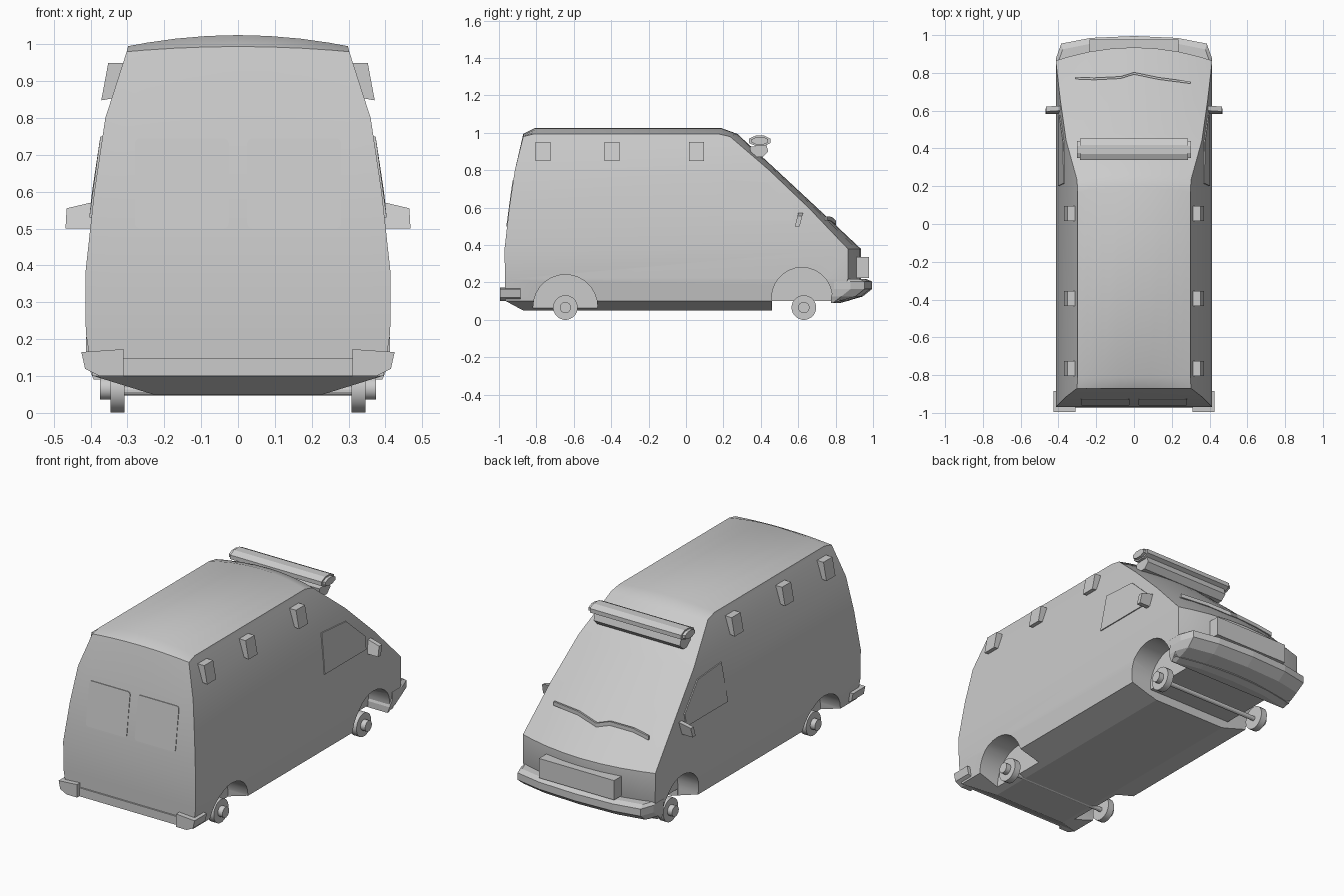
import bpy, bmesh, math
from mathutils import Vector

old = bpy.data.objects.get("Cube")
if old:
    bpy.data.objects.remove(old, do_unlink=True)

grey = bpy.data.materials.new("plain_grey")
grey.use_nodes = True
grey.diffuse_color = (0.6, 0.6, 0.6, 1)
grey.node_tree.nodes["Principled BSDF"].inputs["Base Color"].default_value = (0.6, 0.6, 0.6, 1)


def make(name, verts, faces, bevel=0.0):
    bm = bmesh.new()
    vs = [bm.verts.new(v) for v in verts]
    for f in faces:
        bm.faces.new([vs[i] for i in f])
    bmesh.ops.recalc_face_normals(bm, faces=bm.faces)
    if bevel:
        bmesh.ops.bevel(bm, geom=bm.edges[:], offset=bevel, segments=2, affect='EDGES')
    me = bpy.data.meshes.new(name)
    bm.to_mesh(me)
    bm.free()
    me.materials.append(grey)
    ob = bpy.data.objects.new(name, me)
    bpy.context.collection.objects.link(ob)
    return ob


def loft(name, rings, top=True, bevel=0.0, extra=(), extra_faces=()):
    """Join rings of equal length, closing the ends."""
    n = len(rings[0])
    verts = [v for r in rings for v in r] + list(extra)
    faces = [tuple(range(n))]
    for k in range(len(rings) - 1):
        a, b = k * n, (k + 1) * n
        faces += [(a + i, a + (i + 1) % n, b + (i + 1) % n, b + i) for i in range(n)]
    if top:
        faces.append(tuple(range(len(rings) * n - n, len(rings) * n)))
    return make(name, verts, faces + list(extra_faces), bevel)


def box(name, lo, hi, bevel=0.0):
    ring = lambda z: [(lo[0], lo[1], z), (hi[0], lo[1], z), (hi[0], hi[1], z), (lo[0], hi[1], z)]
    return loft(name, [ring(lo[2]), ring(hi[2])], bevel=bevel)


def rod(name, x0, x1, y, z, r, sides=24, ry=None):
    """Cylinder lying along x, optionally elliptical."""
    def ring(x):
        return [(x, y + (ry or r) * math.cos(t), z + r * math.sin(t))
                for t in (2 * math.pi * (i + 0.5) / sides for i in range(sides))]
    return loft(name, [ring(x0), ring(x1)])


def smooth(ob, angle=30):
    bpy.ops.object.select_all(action='DESELECT')
    ob.select_set(True)
    bpy.context.view_layer.objects.active = ob
    bpy.ops.object.shade_smooth_by_angle(angle=math.radians(angle))


def cut(ob, cutter):
    bpy.context.view_layer.objects.active = ob
    mod = ob.modifiers.new("cut", 'BOOLEAN')
    mod.operation, mod.solver, mod.object = 'DIFFERENCE', 'EXACT', cutter
    bpy.ops.object.modifier_apply(modifier=mod.name)


# Body levels: height, half width, rear y, front y, front bow
LEVELS = [(0.10, 0.395, -0.965, 0.87, 0.05), (0.218, 0.413, -0.968, 0.935, 0.07),
          (0.38, 0.414, -0.97, 0.935, 0.07), (0.60, 0.39, -0.945, 0.70, 0.045),
          (0.80, 0.36, -0.915, 0.485, 0.04), (0.98, 0.302, -0.87, 0.275, 0.04)]
COLS = [-1, -0.83, -0.57, -0.28, 0, 0.28, 0.57, 0.83, 1]
N = len(COLS)


def level_at(z):
    """Half width and rear y of the body at a height."""
    for a, b in zip(LEVELS, LEVELS[1:]):
        if z <= b[0]:
            t = (z - a[0]) / (b[0] - a[0])
            return [p + (q - p) * t for p, q in zip(a, b)]
    return LEVELS[-1]


# Body shell with crowned roof
rings = []
for z, w, rear, front, bow in LEVELS:
    crown = 0.014 if z > 0.9 else 0
    rings.append([(f * w, rear, z + crown * (1 - f * f)) for f in COLS] +
                 [(f * w, front - bow * f * f, z + crown * (1 - f * f)) for f in reversed(COLS)])
roof = [(f * 0.298, y - (0.02 * f * f if y > 0 else 0), 0.995 + 0.03 * (1 - f * f))
        for y in (-0.81, 0.19) for f in COLS]
base = (len(LEVELS) - 1) * 2 * N
rows = [[base + j for j in range(N)], [base + 2 * N + j for j in range(N)],
        [base + 3 * N + j for j in range(N)], [base + 2 * N - 1 - j for j in range(N)]]
roof_faces = [(a[j], a[j + 1], b[j + 1], b[j]) for a, b in zip(rows, rows[1:]) for j in range(N - 1)]
roof_faces += [tuple(r[j] for r in rows) for j in (0, N - 1)]
body = loft("body_shell", rings, top=False, extra=roof, extra_faces=roof_faces)


# Underbody tub with sloped sides
def plan(z, w, y0, y1):
    return [(-w, y0, z), (w, y0, z), (w, y1, z), (-w, y1, z)]


tub = loft("underbody", [plan(0.05, 0.23, -0.87, 0.46), plan(0.101, 0.395, -0.965, 0.46)])

# Wheel wells cut through both
for y, z, r in ((-0.645, 0.07, 0.172), (0.62, 0.118, 0.162)):
    for s in (-1, 1):
        prof = [(y - r, -0.05), (y + r, -0.05)]
        prof += [(y + r * math.cos(t), z + r * math.sin(t)) for t in (math.pi * i / 14 for i in range(15))]
        well = loft("well_cutter", [[(s * x, p, q) for p, q in prof] for x in (0.27, 0.6)])
        cut(body, well)
        cut(tub, well)
        bpy.data.objects.remove(well, do_unlink=True)
smooth(body)

# Front bumper, tapering under the nose
HALF = [(0.412, 0.79), (0.412, 0.88), (0.385, 0.955), (0.23, 0.985), (0, 0.995)]


def bumper_ring(z, sx, pull):
    pts = [(x * sx, max(y - pull, 0.785 if y > 0.8 else 0.775), z) for x, y in HALF]
    return pts + [(-x, y, zz) for x, y, zz in reversed(pts[:-1])]


loft("front_bumper", [bumper_ring(0.09, 0.95, 0.17), bumper_ring(0.125, 0.985, 0.05),
                      bumper_ring(0.165, 1, 0), bumper_ring(0.205, 1, 0), bumper_ring(0.218, 0.98, 0.03)])

# Nose grille block
box("grille_block", (-0.235, 0.89, 0.225), (0.235, 0.978, 0.335))

# Rear bumper corners and step
for s in (-1, 1):
    prof = [(0.31, 0.10), (0.375, 0.10), (0.415, 0.12), (0.425, 0.165), (0.31, 0.173)]
    loft("rear_bumper_corner", [[(s * x, y, z) for x, z in prof] for y in (-0.995, -0.885)])
box("rear_step", (-0.31, -0.975, 0.10), (0.31, -0.95, 0.148))

# Axles, wheels and hubs
for y in (-0.645, 0.63):
    rod("axle", -0.31, 0.31, y, 0.06, 0.013, 12)
    for s in (-1, 1):
        smooth(rod("wheel", s * 0.308, s * 0.346, y, 0.066, 0.066))
        smooth(rod("wheel_hub", s * 0.34, s * 0.375, y, 0.066, 0.03))

# Roof light bar on its mount
rod("light_bar", -0.285, 0.285, 0.395, 0.957, 0.03, 8, 0.062)
for s in (-1, 1):
    rod("light_bar_end", s * 0.285, s * 0.302, 0.395, 0.957, 0.022, 8, 0.048)
mount = [(0.34, 0.925), (0.35, 0.87), (0.41, 0.87), (0.44, 0.9), (0.43, 0.935)]
loft("light_bar_mount", [[(x, y, z) for y, z in mount] for x in (-0.27, 0.27)])

for s in (-1, 1):
    # Side marker lamps
    for y in (-0.765, -0.395, 0.055):
        prof = [(0.30, 0.95), (0.352, 0.95), (0.371, 0.848), (0.33, 0.855)]
        loft("side_lamp", [[(s * x, y + d, z) for x, z in prof] for d in (-0.04, 0.04)])
    # Door mirrors
    prof = [(0.37, 0.50), (0.468, 0.50), (0.465, 0.555), (0.38, 0.575)]
    loft("door_mirror", [[(s * x, y + (z - 0.5) * 0.25, z) for x, z in prof] for y in (0.582, 0.608)])
    # Door window panes
    pane = [(0.2, 0.53), (0.57, 0.53), (0.575, 0.6), (0.43, 0.735), (0.215, 0.75)]
    loft("door_window", [[(s * (level_at(z)[1] + d), y, z) for y, z in pane] for d in (-0.002, 0.006)])

    # Rear door windows with rounded corners
    pane = []
    for cx, cz, start in ((0.265, 0.73, 0), (0.04, 0.73, 90), (0.04, 0.515, 180), (0.265, 0.515, 270)):
        for k in range(4):
            t = math.radians(start + 30 * k)
            pane.append((cx + 0.015 * math.cos(t), cz + 0.015 * math.sin(t)))
    loft("rear_window", [[(s * x, level_at(z)[2] + d, z) for x, z in pane] for d in (0.001, -0.004)])


# Windscreen wipers
def wiper(points):
    for (x0, y0), (x1, y1) in zip(points, points[1:]):
        ends = []
        for x, y in ((x0, y0), (x1, y1)):
            z = 0.462 + (0.85 - y) * 0.94 + 0.01 - 0.04 * (x / 0.4) ** 2
            c = Vector((x, y, z))
            ends.append([c + Vector(o) for o in ((0, -0.005, -0.014), (0, 0.006, -0.014),
                                                 (0, 0.006, 0.008), (0, -0.005, 0.008))])
        loft("wiper", ends)


wiper([(-0.31, 0.772), (-0.21, 0.768), (-0.07, 0.775), (0, 0.797)])
wiper([(0, 0.797), (0.13, 0.77), (0.3, 0.748)])
